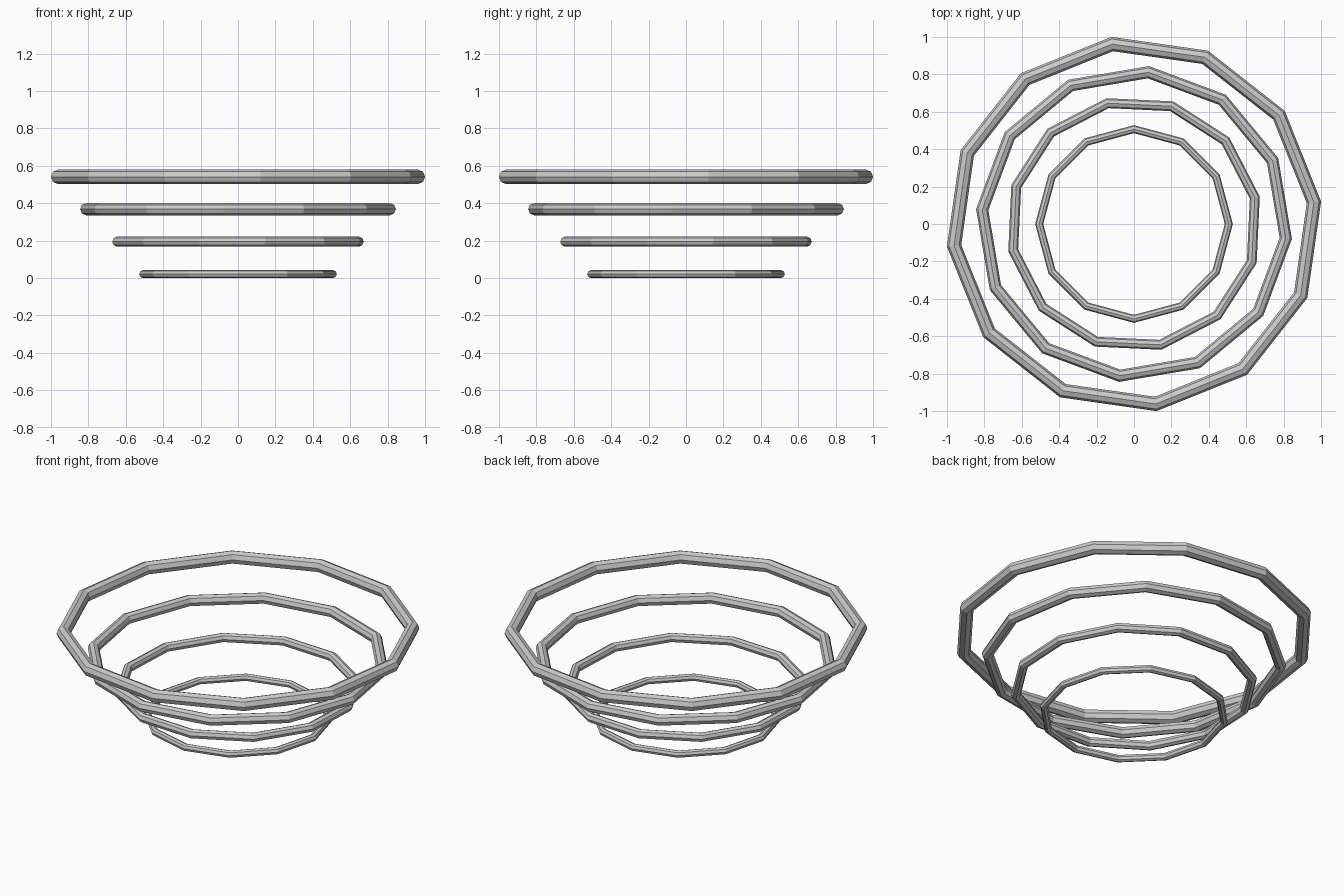
import bpy, math

if "Cube" in bpy.data.objects:
    bpy.data.objects.remove(bpy.data.objects["Cube"])

# Four stacked 12-sided rings, growing and twisting as they rise
COUNT = 4
STEP_TWIST = math.radians(12.3)

for i in range(COUNT):
    major = 0.507 + 0.154 * i      # ring centreline radius
    minor = 0.0215 + 0.0057 * i    # tube thickness
    height = 0.0215 + 0.1733 * i   # ring level
    bpy.ops.mesh.primitive_torus_add(
        major_segments=12, minor_segments=8,
        major_radius=major, minor_radius=minor,
        location=(0, 0, height), rotation=(0, 0, STEP_TWIST * i))
    ring = bpy.context.object
    ring.name = f"bowl_ring_{i + 1}"
    bpy.ops.object.shade_flat()
